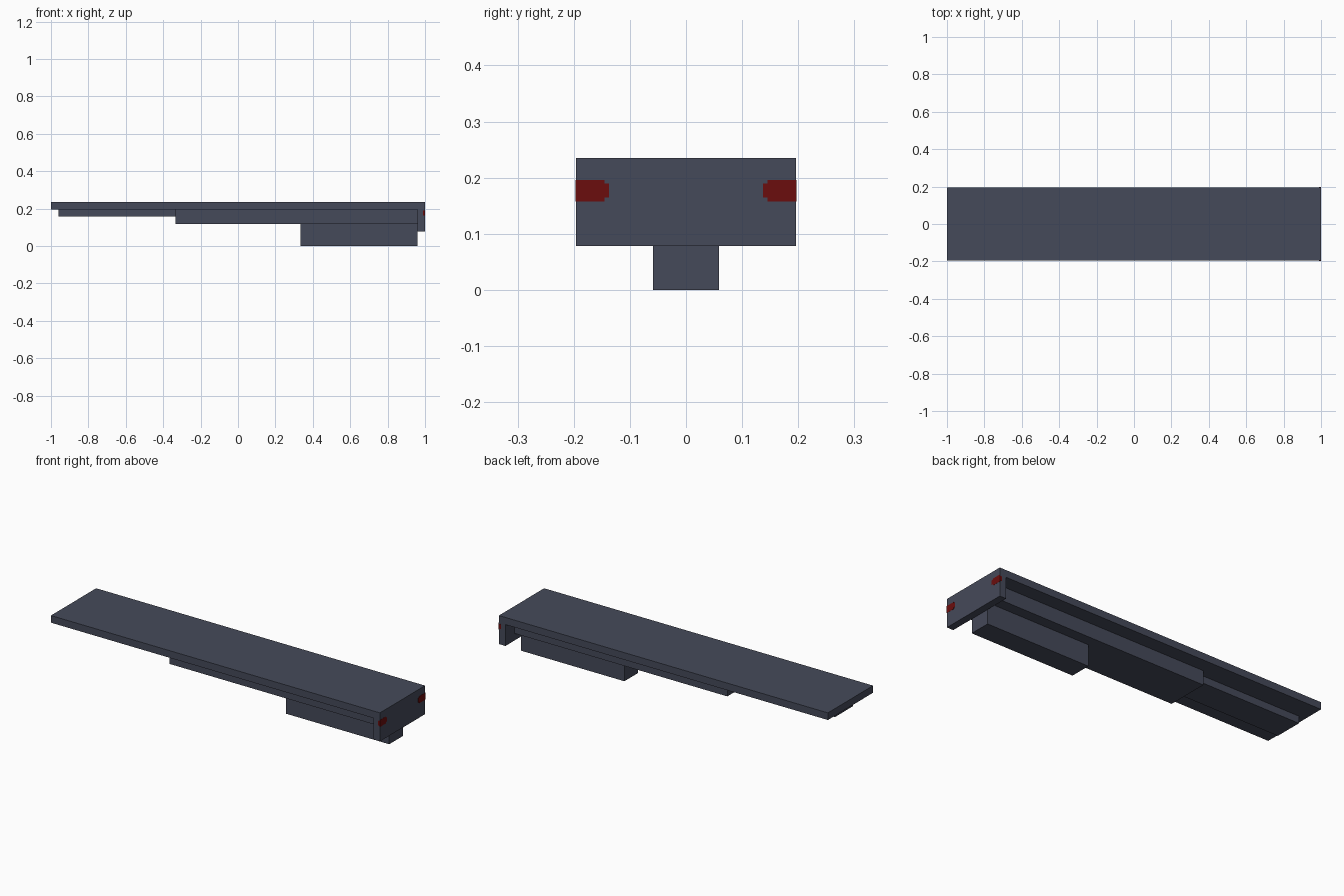
import bpy

if "Cube" in bpy.data.objects:
    bpy.data.objects.remove(bpy.data.objects["Cube"])

U = 2 / 51  # one module: slab thickness


def material(name, rgb):
    m = bpy.data.materials.new(name)
    m.diffuse_color = (*rgb, 1)
    m.use_nodes = True
    m.node_tree.nodes["Principled BSDF"].inputs["Base Color"].default_value = m.diffuse_color
    return m


slate = material("slate_grey", (0.060, 0.068, 0.101))
red = material("dark_red", (0.145, 0.004, 0.004))


def box(name, x, y, z, mat):
    """Box from (min, max) ranges on each axis."""
    v = [(a, b, c) for a in x for b in y for c in z]
    f = [(0, 1, 3, 2), (4, 6, 7, 5), (0, 4, 5, 1),
         (2, 3, 7, 6), (0, 2, 6, 4), (1, 5, 7, 3)]
    me = bpy.data.meshes.new(name)
    me.from_pydata(v, [], f)
    me.materials.append(mat)
    ob = bpy.data.objects.new(name, me)
    bpy.context.collection.objects.link(ob)
    return ob


def sym(h):
    return (-h, h)


X1 = 1 - U  # inner face of the end plate

# top slab and the end plate hanging from it
box("top_slab", (-1, 1), sym(5 * U), (5 * U, 6 * U), slate)
box("end_plate", (X1, 1), sym(5 * U), (2 * U, 5 * U), slate)

# stepped supports beneath
box("long_rib", (-X1, -1 / 3), sym(2 * U), (4 * U, 5 * U), slate)
box("middle_block", (-1 / 3, X1), sym(3 * U), (3 * U, 5 * U), slate)
box("lower_block", (1 / 3, X1), sym(1.5 * U), (0, 3 * U), slate)

# red corner lights: thin plates wrapping each side of the end plate
T = 0.001
for side, s in (("front", -1), ("back", 1)):
    def span(a, b):
        return tuple(sorted((s * a, s * b)))
    edge = 5 * U
    box(side + "_light", (1 - T, 1 + T), span(0.145, edge + T),
        (0.158, 0.196), red)
    box(side + "_light_tip", (1 - T, 1 + T), span(0.137, 0.145),
        (0.165, 0.190), red)
    box(side + "_light_return", (0.988, 1 - T), span(edge - T, edge + T),
        (0.164, 0.190), red)
